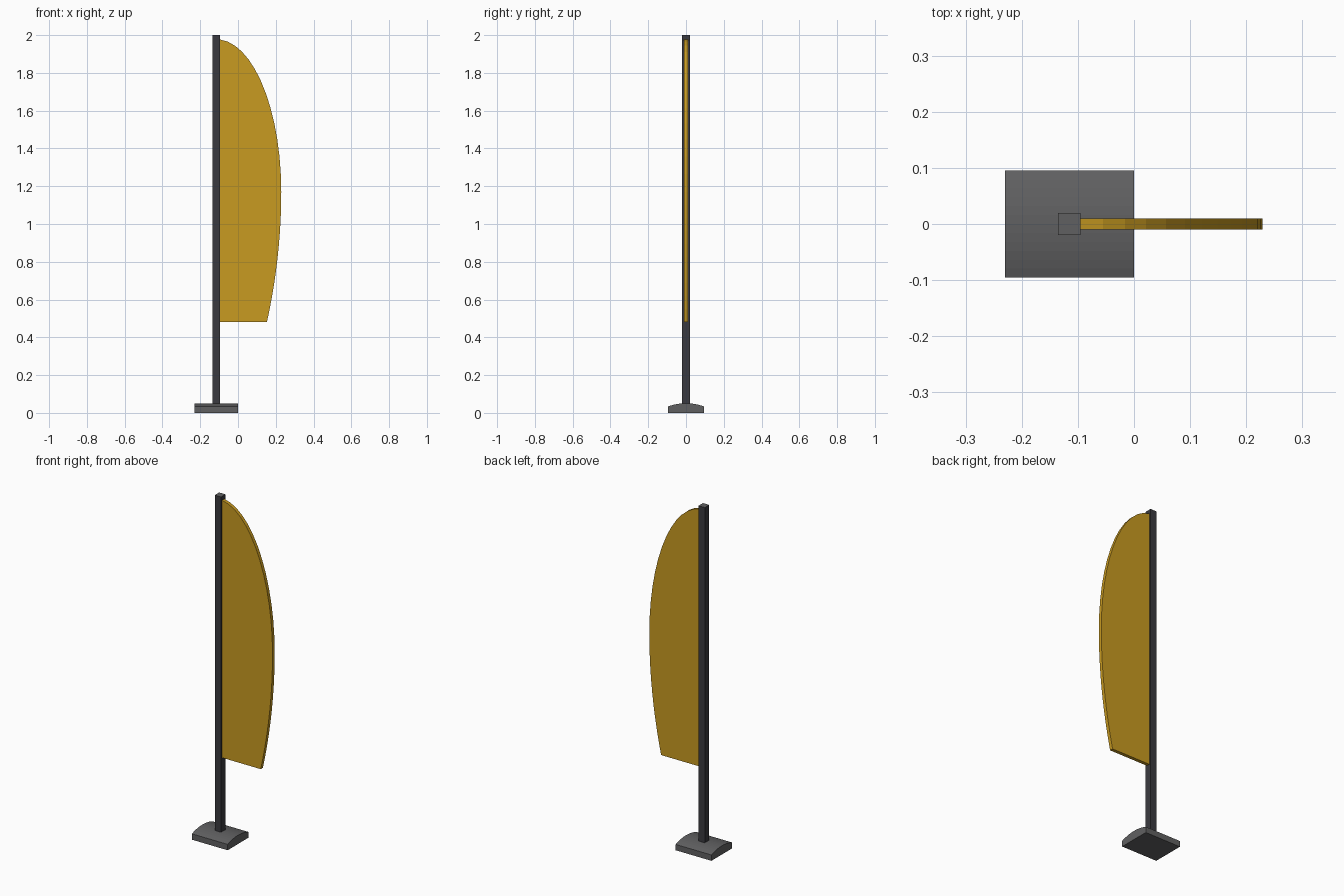
import bpy, bmesh, math

if "Cube" in bpy.data.objects:
    bpy.data.objects.remove(bpy.data.objects["Cube"])


def material(name, rgb):
    m = bpy.data.materials.new(name)
    m.diffuse_color = (*rgb, 1.0)
    m.use_nodes = True
    m.node_tree.nodes["Principled BSDF"].inputs["Base Color"].default_value = m.diffuse_color
    return m


GOLD = material("gold cloth", (0.58, 0.325, 0.015))
DARK = material("dark pole", (0.042, 0.042, 0.05))
GREY = material("grey metal", (0.118, 0.118, 0.121))


def prism(name, points, offset, mats):
    """Extrude a closed 3D outline along an offset vector."""
    bm = bmesh.new()
    face = bm.faces.new([bm.verts.new(p) for p in points])
    ext = bmesh.ops.extrude_face_region(bm, geom=[face])
    verts = [g for g in ext["geom"] if isinstance(g, bmesh.types.BMVert)]
    bmesh.ops.translate(bm, verts=verts, vec=offset)
    bmesh.ops.recalc_face_normals(bm, faces=bm.faces)
    me = bpy.data.meshes.new(name)
    bm.to_mesh(me)
    bm.free()
    for m in mats:
        me.materials.append(m)
    ob = bpy.data.objects.new(name, me)
    bpy.context.collection.objects.link(ob)
    return ob


# Weighted base: block with a shallow arched top running along x
HALF, EDGE, RISE, N = 0.095, 0.034, 0.017, 12
radius = (HALF ** 2 + RISE ** 2) / (2 * RISE)
span = math.asin(HALF / radius)
base = [(-0.23, -HALF, 0), (-0.23, HALF, 0)]
for i in range(N + 1):
    a = span * (1 - 2 * i / N)
    base.append((-0.23, radius * math.sin(a),
                 EDGE + RISE - radius * (1 - math.cos(a))))
prism("base", base, (0.23, 0, 0), [GREY])

# Square pole with a grey top face
R = 0.02
pole = prism("pole", [(-0.115 + sx * R, sy * R, 0.03) for sx, sy in
                      ((-1, -1), (1, -1), (1, 1), (-1, 1))],
             (0, 0, 1.97), [DARK, GREY])
for p in pole.data.polygons:
    if p.normal.z > 0.9:
        p.material_index = 1

# Feather flag: elliptical upper edge, gently tapering lower edge
flag = [(-0.095, -0.01, 0.48)]
start = math.asin(0.02 / 0.343)
for i in range(14):
    a = start + (math.pi / 2 - start) * i / 13
    flag.append((-0.115 + 0.344 * math.sin(a), -0.01,
                 1.17 + 0.808 * math.cos(a)))
for i in range(1, 11):
    t = i / 10
    flag.append((0.229 - 0.076 * t * t, -0.01, 1.17 - 0.69 * t))
prism("flag", flag, (0, 0.02, 0), [GOLD])
